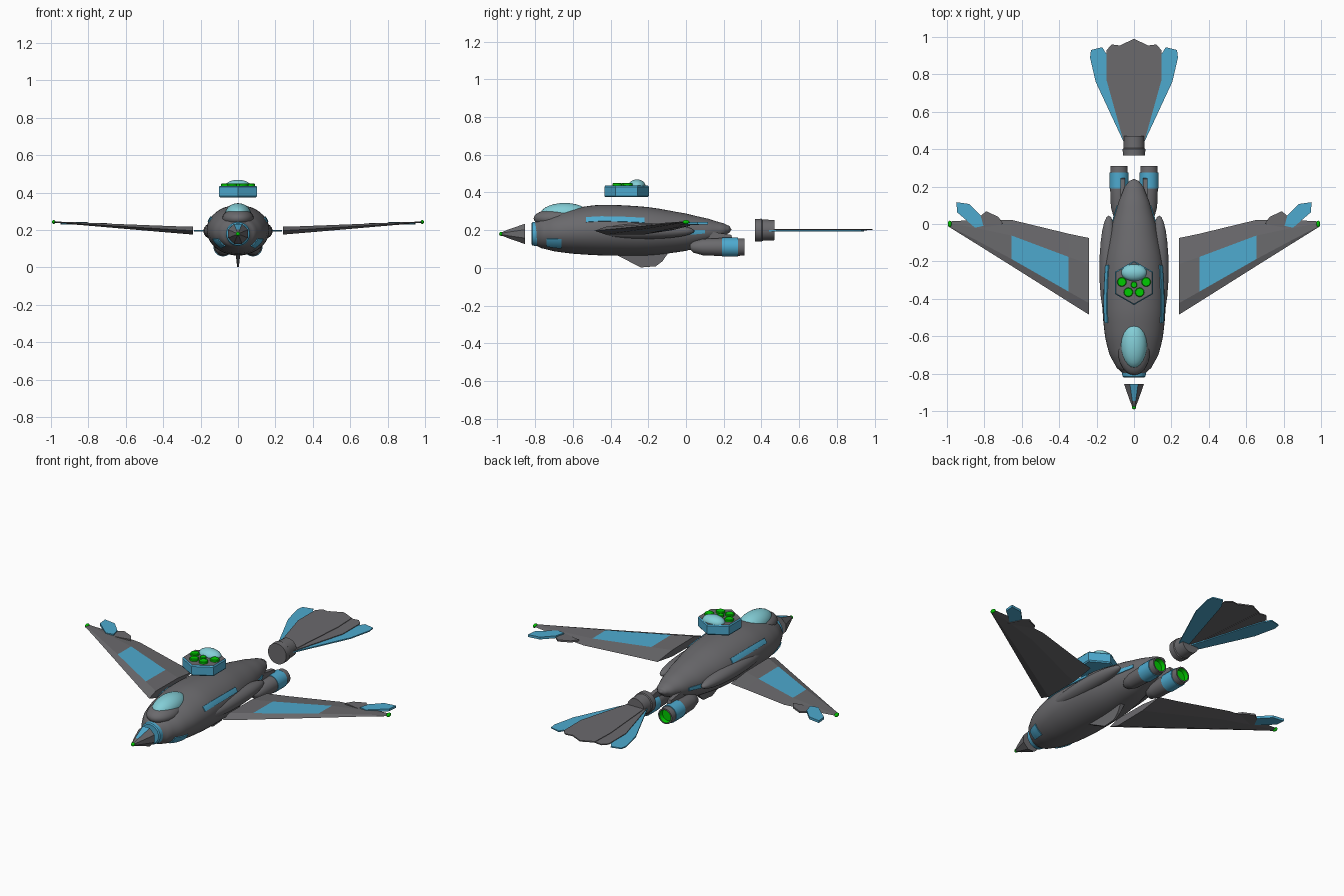
import bpy, bmesh, math
from mathutils import Vector, Matrix

if "Cube" in bpy.data.objects:
    bpy.data.objects.remove(bpy.data.objects["Cube"])

def mat(name, r, g, b):
    m = bpy.data.materials.new(name)
    m.diffuse_color = (r, g, b, 1)
    m.use_nodes = True
    m.node_tree.nodes["Principled BSDF"].inputs["Base Color"].default_value = m.diffuse_color
    return m

GREY = mat("hull grey", .145, .143, .152)
BLUE = mat("panel blue", .075, .40, .62)
CYAN = mat("canopy cyan", .23, .62, .68)
GREEN = mat("light green", 0, .60, 0)

def build(name, verts, faces, mats, idx=None, smooth=None):
    me = bpy.data.meshes.new(name)
    me.from_pydata([tuple(v) for v in verts], [], faces)
    bm = bmesh.new()
    bm.from_mesh(me)
    bmesh.ops.recalc_face_normals(bm, faces=bm.faces)
    bm.to_mesh(me)
    bm.free()
    for m in mats:
        me.materials.append(m)
    for p in me.polygons:
        p.material_index = idx[p.index] if idx else 0
    ob = bpy.data.objects.new(name, me)
    bpy.context.collection.objects.link(ob)
    if smooth:
        bpy.ops.object.select_all(action='DESELECT')
        ob.select_set(True)
        bpy.context.view_layer.objects.active = ob
        bpy.ops.object.shade_smooth_by_angle(angle=math.radians(smooth))
    return ob

def loft(name, rings, mats, rule=None, smooth=None):
    """Skin closed rings and cap both ends; rule(ring, side) gives the material."""
    n = len(rings[0])
    verts = [v for r in rings for v in r]
    faces, idx = [], []
    for i in range(len(rings) - 1):
        for j in range(n):
            k = (j + 1) % n
            faces.append((i*n + j, i*n + k, (i+1)*n + k, (i+1)*n + j))
            idx.append(rule(i, j) if rule else 0)
    faces += [tuple(range(n)), tuple(range((len(rings)-1)*n, len(rings)*n))]
    idx += [rule(-1, 0) if rule else 0, rule(len(rings)-1, 0) if rule else 0]
    return build(name, verts, faces, mats, idx, smooth)

def turned(name, x, z, profile, mats, rule=None, n=24, smooth=35):
    """Revolve (y, radius) pairs about a line along y."""
    rings = [[(x + r*math.cos(a), y, z + r*math.sin(a))
              for a in (2*math.pi*(j + .5)/n for j in range(n))] for y, r in profile]
    return loft(name, rings, mats, rule, smooth)

def ellipsoid(name, c, r, m, u=24, v=14):
    bm = bmesh.new()
    bmesh.ops.create_uvsphere(bm, u_segments=u, v_segments=v, radius=1,
                              matrix=Matrix.Translation(c) @ Matrix.Diagonal((*r, 1)))
    me = bpy.data.meshes.new(name)
    bm.to_mesh(me)
    bm.free()
    me.materials.append(m)
    me.shade_smooth()
    ob = bpy.data.objects.new(name, me)
    bpy.context.collection.objects.link(ob)
    return ob

def plate(name, pts, z0, z1, m):
    """Flat plate from an outline in x, y."""
    return loft(name, [[(x, y, z) for x, y in pts] for z in (z0, z1)], [m])

# Fuselage stations: y, half width, top, bottom
ST = [(-.80, .060, .245, .120), (-.77, .092, .265, .105), (-.70, .130, .290, .088),
      (-.60, .155, .315, .075), (-.45, .168, .334, .066), (-.20, .156, .322, .066),
      (0, .117, .288, .090), (.12, .082, .260, .128), (.20, .050, .236, .165),
      (.23, .026, .222, .186), (.24, .004, .206, .200)]

def section(y):
    i = max(k for k in range(len(ST) - 1) if ST[k][0] <= y + 1e-6)
    p0, p1, p2, p3 = (Vector(ST[min(max(k, 0), len(ST)-1)][1:]) for k in (i-1, i, i+1, i+2))
    t = (y - ST[i][0]) / (ST[i+1][0] - ST[i][0])
    return p1 + .5*t*(p2 - p0 + t*(2*p0 - 5*p1 + 4*p2 - p3 + t*(3*(p1 - p2) + p3 - p0)))

def skin(y, a, off=0):
    w, top, bot = section(y)
    return ((w + off)*math.cos(a), y, (top + bot)/2 + ((top - bot)/2 + off)*math.sin(a))

ys = [a[0] + (b[0] - a[0])*k/4 for a, b in zip(ST, ST[1:]) for k in range(4)] + [.24]
loft("fuselage", [[skin(y, 2*math.pi*j/40) for j in range(40)] for y in ys], [GREY], smooth=50)

# Painted hull panels that hug the fuselage
def hull_panel(name, y0, y1, a0, a1, s):
    rings = []
    for i in range(9):
        y = y0 + (y1 - y0)*i/8
        ang = [math.radians(a0 + (a1 - a0)*j/6) for j in range(7)]
        ring = [skin(y, a, .005) for a in ang] + [skin(y, a, -.003) for a in reversed(ang)]
        rings.append([(s*p[0], p[1], p[2]) for p in ring])
    loft(name, rings, [BLUE], smooth=35)

# Nose ring, detached nose cone and its light
turned("nose_ring", 0, .18, [(-.82, .055), (-.815, .062), (-.79, .066), (-.78, .06)], [BLUE])
turned("nose_cone", 0, .18, [(-.855, .058), (-.945, .024), (-.985, .006)], [GREY, BLUE],
       lambda i, j: int(i == 0 and j == 1), n=8, smooth=None)
ellipsoid("nose_light", (0, -.98, .18), (.011, .011, .011), GREEN, 12, 8)

# Canopy and frame
ellipsoid("canopy_frame", (0, -.68, .262), (.085, .128, .052), GREY)
ellipsoid("canopy", (0, -.643, .283), (.070, .130, .061), CYAN)

# Wings: x, leading y, trailing y, middle z, half thickness
WING = [(.24, -.485, -.075, .197, .021), (.35, -.416, -.052, .203, .018),
        (.655, -.224, .022, .222, .011), (.84, -.108, .022, .234, .007),
        (.985, -.018, .014, .243, .003)]
def wing_ring(s, x, y0, y1, z, t):
    us = [(0, 0), (.15, 1), (.66, .9), (1, .1), (.66, -.9), (.15, -1)]
    return [(s*x, y0 + u*(y1 - y0), z + h*t) for u, h in us]

for s, side in ((1, "right"), (-1, "left")):
    loft(side + "_wing", [wing_ring(s, *w) for w in WING], [GREY, BLUE],
         lambda i, j: int(i == 1 and j == 1))
    plate(side + "_wing_small_feather", [(s*x, y) for x, y in
          ((.70, .0), (.725, .038), (.79, .068), (.825, .04), (.86, -.03))], .227, .237, GREY)
    plate(side + "_wing_tip_feather", [(s*x, y) for x, y in
          ((.85, -.02), (.805, -.01), (.82, .045), (.88, .107), (.95, .117), (.945, .062))],
          .230, .244, BLUE)
    ellipsoid(side + "_wing_light", (s*.985, 0, .243), (.010, .018, .011), GREEN, 12, 8)

    # Side pod and painted panels
    ellipsoid(side + "_side_pod", (s*.135, -.24, .195), (.050, .285, .043), GREY, 24, 16)
    hull_panel(side + "_upper_stripe", -.53, -.22, 20, 32, s)
    hull_panel(side + "_rear_stripe", -.12, .10, -8, 6, s)
    hull_panel(side + "_cheek_panel", -.74, -.66, -52, -20, s)

    # Engine with blue band and a recessed glowing nozzle
    turned(side + "_engine", s*.08, .11, [(.02, .012), (.04, .030), (.09, .044), (.19, .048),
           (.19, .051), (.275, .051), (.275, .047), (.31, .045), (.31, .037), (.285, .034)],
           [GREY, BLUE, GREEN], lambda i, j: 1 if i in (3, 4, 5) else 2 if i >= 8 else 0)
    loft(side + "_engine_pylon", [[(s*(.06 + dx), y, z) for y, z in
         ((.08, .13), (.25, .14), (.24, .175), (.08, .20))] for dx in (-.012, .012)], [GREY])

# Belly fin, thick at the hull and thin at the keel
FIN = [(-.40, .085), (-.24, .002), (-.16, .008), (-.125, .035), (-.09, .085)]
loft("belly_fin", [[(k*(.004 + .12*z), y, z) for y, z in FIN] for k in (-1, 1)], [GREY])

# Detached tail hub
turned("tail_hub", 0, .2, [(.365, .060), (.40, .061), (.405, .057), (.47, .054)], [GREY])

# Tail feathers
plate("tail_middle_feather", [(-.05, .44), (.05, .44), (.08, .82), (.075, .955), (0, .99),
                              (-.075, .955), (-.08, .82)], .200, .207, GREY)
for s, side in ((1, "right"), (-1, "left")):
    plate(side + "_tail_inner_feather", [(s*x, y) for x, y in
          ((.02, .44), (.055, .44), (.147, .77), (.147, .93), (.118, .96), (.065, .953))],
          .198, .204, GREY)
    plate(side + "_tail_outer_feather", [(s*x, y) for x, y in
          ((.002, .45), (.056, .44), (.205, .76), (.235, .89), (.23, .93), (.17, .945),
           (.135, .89))], .193, .200, BLUE)

# Floating hexagonal console: blue rim, inset grey top
def hexagon(r, z):
    return [(r*math.sin(k*math.pi/3), -.315 + r*math.cos(k*math.pi/3), z) for k in range(6)]
loft("console", [hexagon(.112, .375), hexagon(.118, .382), hexagon(.118, .430),
                 hexagon(.112, .437)], [BLUE, GREY], lambda i, j: int(i == 3))
ellipsoid("console_dome", (0, -.26, .435), (.068, .045, .034), CYAN)

# Console buttons
for k, (x, y, r) in enumerate([(-.065, -.31, .025), (.065, -.31, .025), (-.03, -.365, .025),
                               (.03, -.365, .025), (0, -.325, .017)]):
    rings = [[(x + q*math.cos(a), y + q*math.sin(a), z)
              for a in (j*math.pi/8 for j in range(16))]
             for z, q in ((.434, r), (.446, r), (.449, r*.85))]
    loft("button_%d" % (k + 1), rings, [GREEN], smooth=30)
